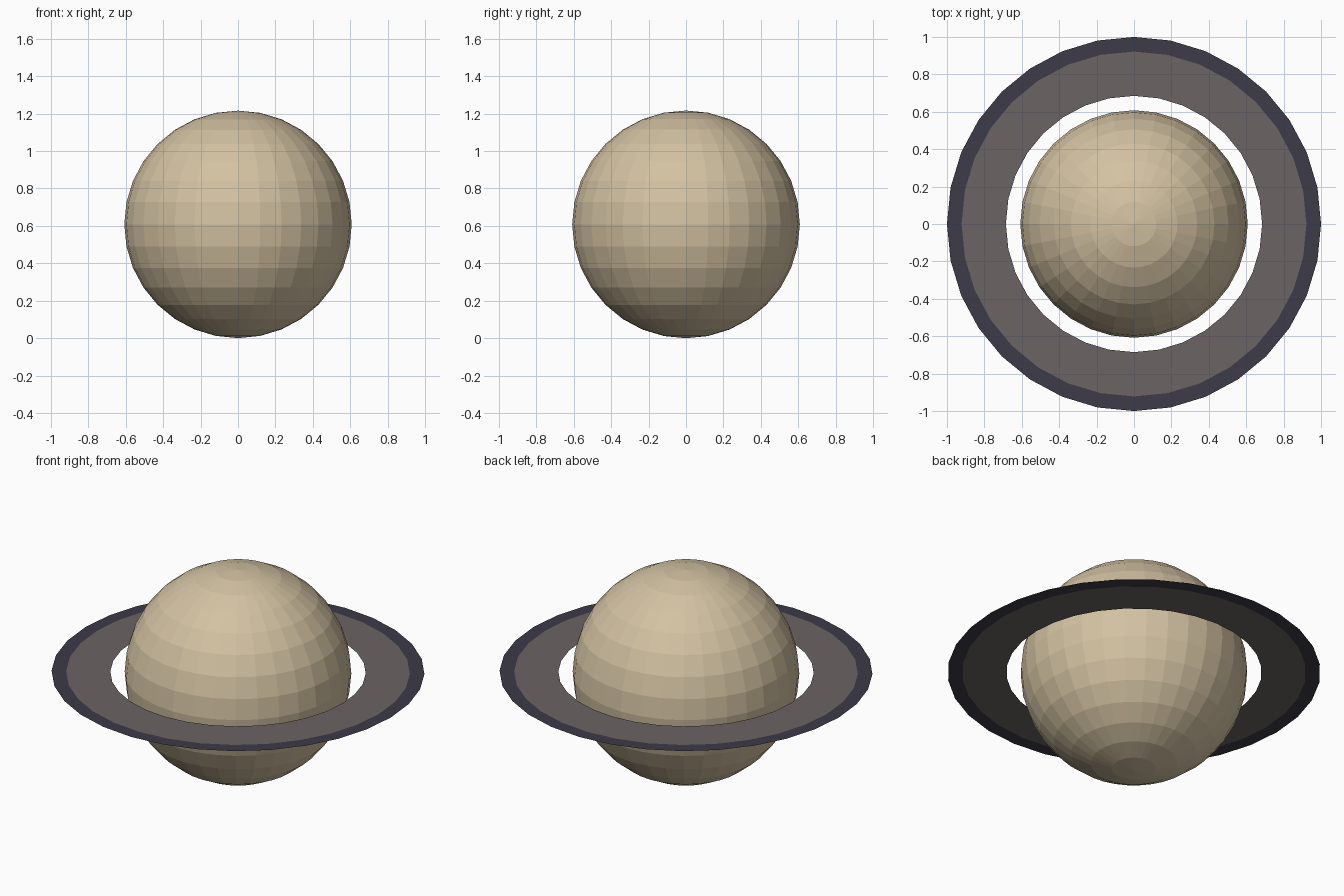
import bpy, bmesh, math

if "Cube" in bpy.data.objects:
    bpy.data.objects.remove(bpy.data.objects["Cube"])

SEGMENTS = 32
RADIUS = 0.608


def srgb(r, g, b):
    lin = [(c / 255 / 12.92) if c < 11 else ((c / 255 + 0.055) / 1.055) ** 2.4 for c in (r, g, b)]
    return (*lin, 1.0)


def material(name, color):
    mat = bpy.data.materials.new(name)
    mat.diffuse_color = color
    mat.use_nodes = True
    mat.node_tree.nodes["Principled BSDF"].inputs["Base Color"].default_value = mat.diffuse_color
    return mat


sand = material("sand", srgb(211, 194, 162))
dusty_grey = material("dusty_grey", srgb(107, 100, 99))
dark_slate = material("dark_slate", srgb(60, 59, 72))


def add_object(name, bm, mat):
    mesh = bpy.data.meshes.new(name)
    bm.to_mesh(mesh)
    bm.free()
    mesh.materials.append(mat)
    obj = bpy.data.objects.new(name, mesh)
    obj.location.z = RADIUS
    bpy.context.collection.objects.link(obj)
    return obj


def flat_ring(name, inner, outer, mat):
    """Thin sheet ring facing up, made of quads between two circles."""
    bm = bmesh.new()
    loops = []
    for r in (inner, outer):
        loops.append([bm.verts.new((r * math.cos(a), r * math.sin(a), 0))
                      for a in (2 * math.pi * i / SEGMENTS for i in range(SEGMENTS))])
    a, b = loops
    for i in range(SEGMENTS):
        j = (i + 1) % SEGMENTS
        bm.faces.new((a[i], b[i], b[j], a[j]))
    return add_object(name, bm, mat)


# Planet body: flat-shaded globe
bm = bmesh.new()
bmesh.ops.create_uvsphere(bm, u_segments=SEGMENTS, v_segments=16, radius=RADIUS)
add_object("planet", bm, sand)

# Broad inner ring and narrow outer ring, level with the equator
flat_ring("inner_ring", 0.685, 0.922, dusty_grey)
flat_ring("outer_ring", 0.922, 1.0, dark_slate)
